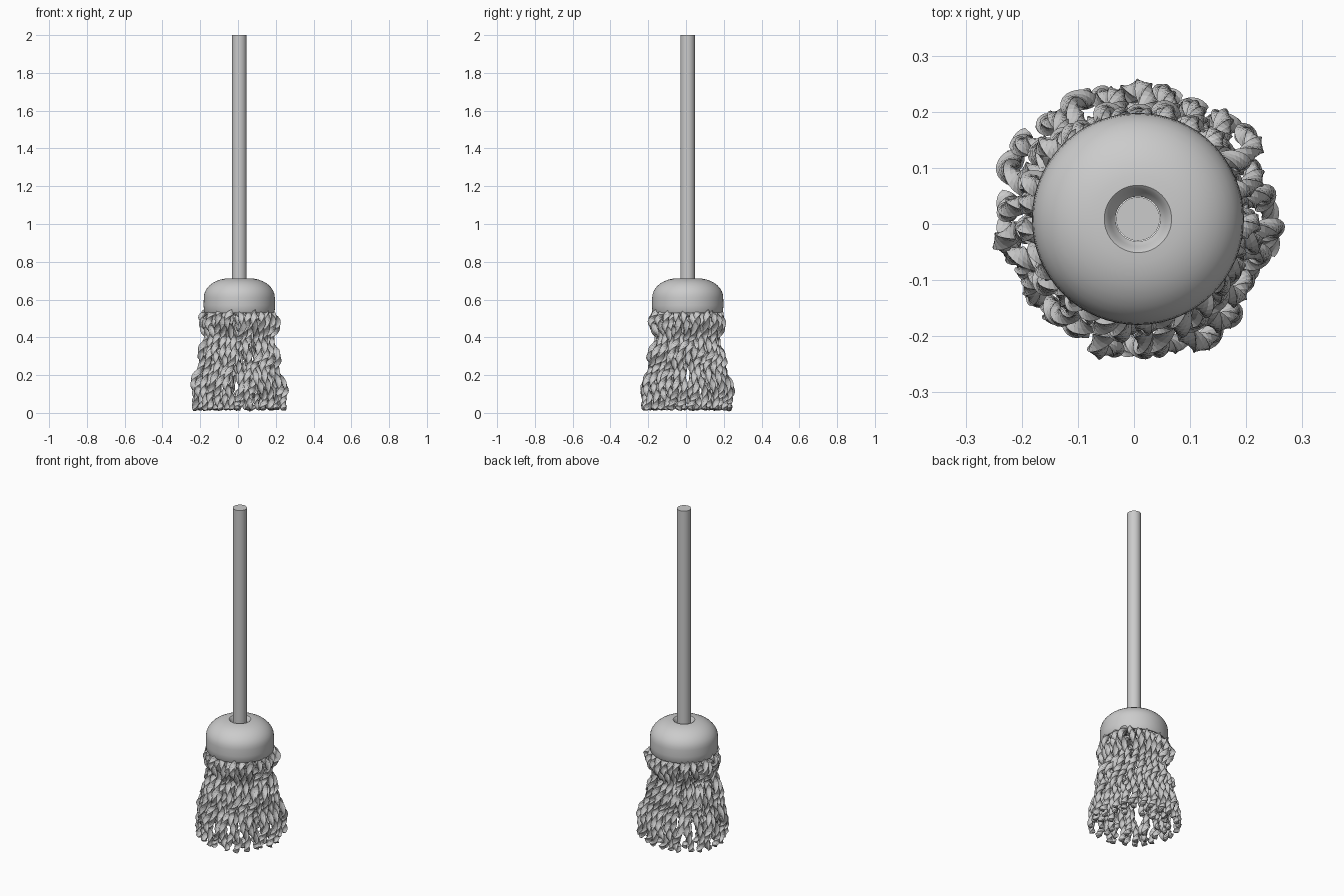
import bpy, bmesh, math, random
from mathutils import Vector

if "Cube" in bpy.data.objects:
    bpy.data.objects.remove(bpy.data.objects["Cube"])

random.seed(7)
CX, CY = 0.007, 0.009


def make_object(name, bm, smooth_angle):
    bmesh.ops.recalc_face_normals(bm, faces=bm.faces)
    mesh = bpy.data.meshes.new(name)
    bm.to_mesh(mesh)
    bm.free()
    ob = bpy.data.objects.new(name, mesh)
    bpy.context.collection.objects.link(ob)
    if smooth_angle:
        bpy.ops.object.select_all(action='DESELECT')
        ob.select_set(True)
        bpy.context.view_layer.objects.active = ob
        bpy.ops.object.shade_smooth_by_angle(angle=math.radians(smooth_angle))
    return ob


def skin(bm, rings, closed=False):
    """Join consecutive rings of vertices with quads."""
    n = len(rings[0])
    pairs = list(zip(rings, rings[1:]))
    if closed:
        pairs.append((rings[-1], rings[0]))
    for a, b in pairs:
        for i in range(n):
            j = (i + 1) % n
            bm.faces.new((a[i], a[j], b[j], b[i]))


def lathe(name, profile, sides, closed=False):
    bm = bmesh.new()
    rings = [[bm.verts.new((CX + r * math.cos(2 * math.pi * k / sides),
                            CY + r * math.sin(2 * math.pi * k / sides), z))
              for k in range(sides)] for r, z in profile]
    skin(bm, rings, closed)
    if not closed:
        bm.faces.new(rings[0])
        bm.faces.new(rings[-1])
    return make_object(name, bm, 40)


def spline(pts, t):
    """Catmull-Rom point at t in 0..1."""
    n = len(pts) - 1
    i = min(int(t * n), n - 1)
    u = t * n - i
    p0, p1, p2, p3 = (pts[max(0, min(n, i + k))] for k in (-1, 0, 1, 2))
    return 0.5 * (2 * p1 + (p2 - p0) * u + (2 * p0 - 5 * p1 + 4 * p2 - p3) * u * u
                  + (3 * p1 - p0 - 3 * p2 + p3) * u ** 3)


# Handle pole
lathe("handle", [(0.039, 0.62), (0.039, 2.0)], 32)

# Domed cap with a rolled hole around the handle and a hollow underside
outer = [(0.04, 0.685), (0.049, 0.695), (0.053, 0.706), (0.06, 0.712)]
outer += [(0.055 + 0.133 * math.sin(a), 0.61 + 0.102 * math.cos(a))
          for a in [math.radians(d) for d in range(10, 91, 10)]]
outer += [(0.189, 0.57), (0.187, 0.535), (0.183, 0.529)]
inner = [(0.176, 0.53), (0.174, 0.56), (0.16, 0.575), (0.04, 0.575)]
lathe("cap", outer + inner, 64, closed=True)

# Twisted yarn strands: wavy path as (radius, height)
WAVE = [(0.10, 0.55), (0.165, 0.535), (0.195, 0.48), (0.158, 0.40), (0.195, 0.31),
        (0.197, 0.24), (0.232, 0.15), (0.228, 0.08), (0.235, 0.017)]
SEGS, SIDES, LOBES = 72, 9, 3


def strand(bm, angle, scale):
    pts = []
    a = angle
    dz = random.uniform(-0.022, 0.022)
    phase = random.uniform(0, 6.28)
    for k, (r, z) in enumerate(WAVE):
        a = angle + 0.09 * math.sin(phase + k * 1.7) + random.uniform(-.03, .03)
        rr = r * scale + random.uniform(-0.009, 0.009)
        zz = z + (dz if 1 < k < len(WAVE) - 1 else 0)
        pts.append(Vector((CX + rr * math.cos(a), CY + rr * math.sin(a), zz)))
    path = [spline(pts, s / SEGS) for s in range(SEGS + 1)]
    side = Vector((-math.sin(angle), math.cos(angle), 0))
    rings = []
    for s, p in enumerate(path):
        tan = (path[min(s + 1, SEGS)] - path[max(s - 1, 0)]).normalized()
        u = (side - tan * side.dot(tan)).normalized()
        v = tan.cross(u)
        ring = []
        for k in range(SIDES):
            t = 2 * math.pi * k / SIDES
            rad = 0.0155 + 0.0035 * math.cos(LOBES * t)
            if s == SEGS:
                rad *= 0.6
            w = t + s * 0.36
            q = p + (u * math.cos(w) + v * math.sin(w)) * rad
            q.z = max(q.z, 0.0)
            ring.append(bm.verts.new(q))
        rings.append(ring)
    skin(bm, rings)
    bm.faces.new(rings[0])
    bm.faces.new(rings[-1])


for name, count, scale in (("outer_strands", 26, 1.0),
                           ("middle_strands", 18, 0.8),
                           ("inner_strands", 8, 0.55)):
    bm = bmesh.new()
    for k in range(count):
        strand(bm, 2 * math.pi * (k + 0.5) / count, scale + random.uniform(-.05, .05))
    make_object(name, bm, 0)
